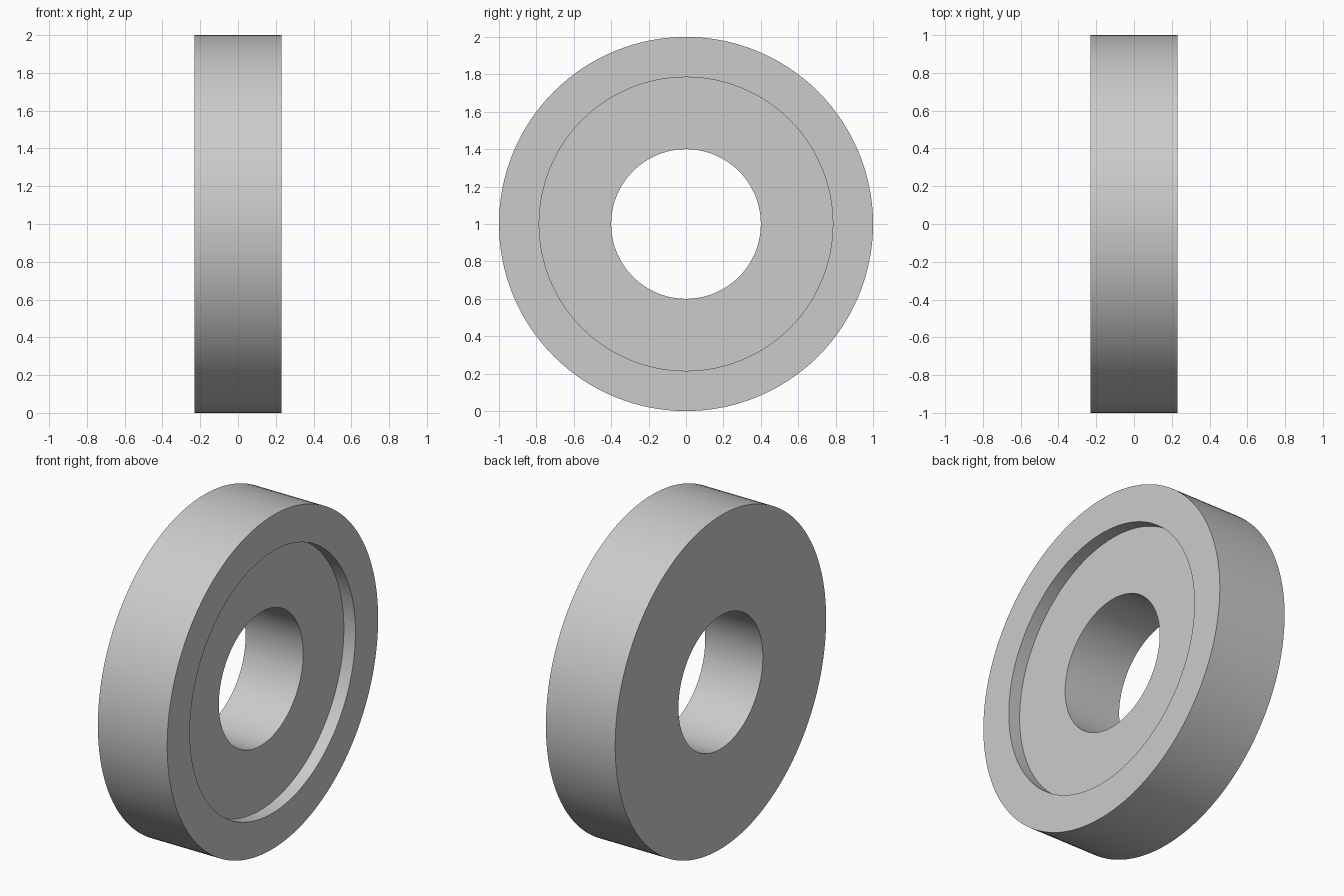
import bpy, bmesh, math

cube = bpy.data.objects.get("Cube")
if cube:
    bpy.data.objects.remove(cube, do_unlink=True)

# Plain grey material
grey = bpy.data.materials.new("grey")
grey.use_nodes = True
colour = (0.6, 0.6, 0.6, 1)
grey.diffuse_color = colour
grey.node_tree.nodes["Principled BSDF"].inputs["Base Color"].default_value = colour

# Main dimensions
OUTER, RECESS, BORE = 1.0, 0.785, 0.4
HALF, DEPTH, SEGMENTS = 0.23, 0.077, 128

# Closed cross-section as (x, radius), with the recess on the +x side
profile = [
    (-HALF, BORE), (-HALF, OUTER), (HALF, OUTER),
    (HALF, RECESS), (HALF - DEPTH, RECESS), (HALF - DEPTH, BORE),
]

# Revolve the cross-section about the x axis
bm = bmesh.new()
rings = []
for i in range(SEGMENTS):
    a = math.tau * i / SEGMENTS
    rings.append([bm.verts.new((x, r * math.cos(a), r * math.sin(a))) for x, r in profile])
for i, ring in enumerate(rings):
    following = rings[(i + 1) % SEGMENTS]
    for j in range(len(profile)):
        k = (j + 1) % len(profile)
        bm.faces.new((ring[j], ring[k], following[k], following[j]))
bmesh.ops.recalc_face_normals(bm, faces=bm.faces)

mesh = bpy.data.meshes.new("recessed_ring")
bm.to_mesh(mesh)
bm.free()
mesh.materials.append(grey)
ring_object = bpy.data.objects.new("recessed_ring", mesh)
bpy.context.collection.objects.link(ring_object)
ring_object.location.z = OUTER

# Smooth round walls, sharp rims
bpy.ops.object.select_all(action="DESELECT")
ring_object.select_set(True)
bpy.context.view_layer.objects.active = ring_object
bpy.ops.object.shade_smooth_by_angle(angle=math.radians(30))
